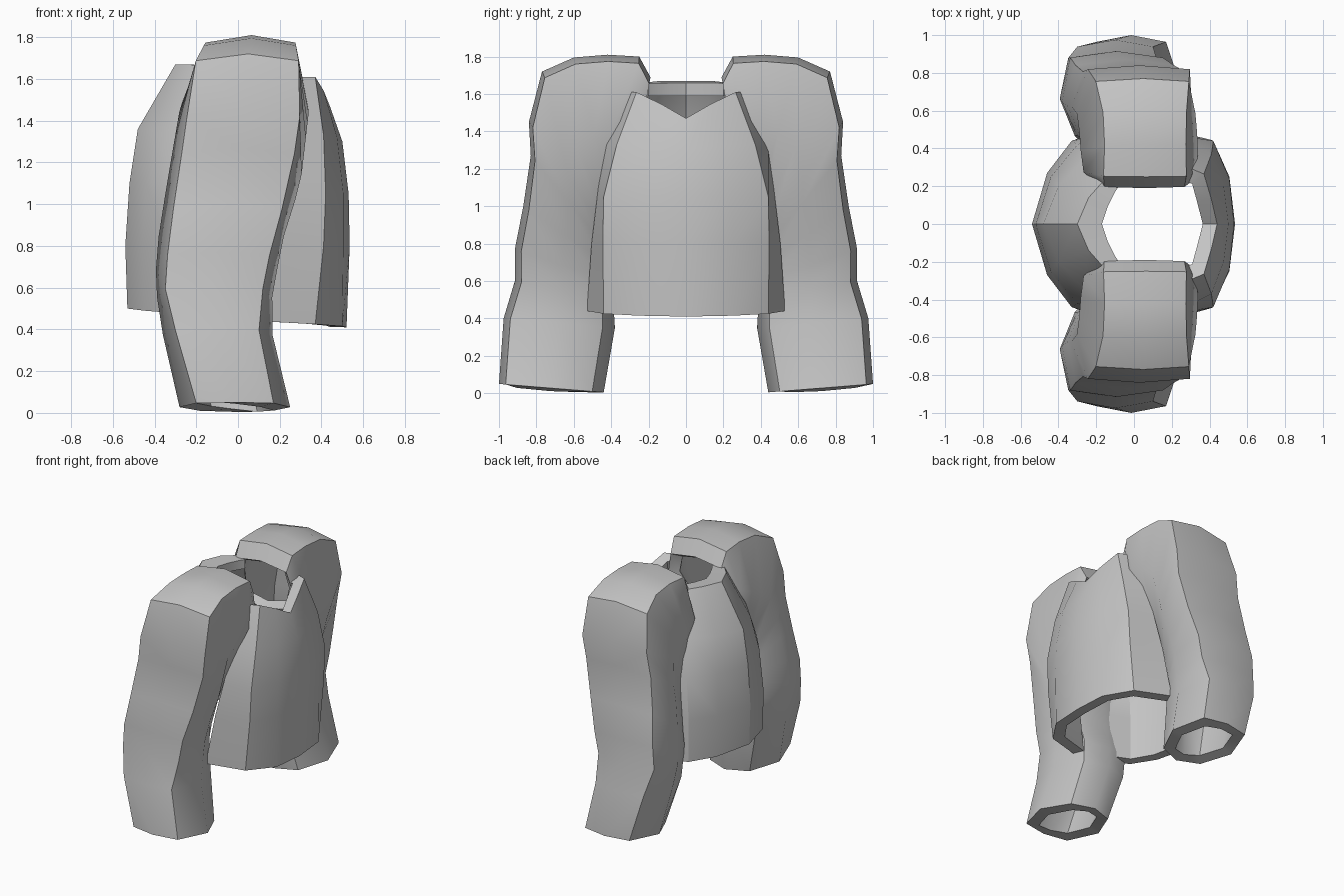
import bpy, bmesh, math
from mathutils import Vector

cube = bpy.data.objects.get("Cube")
if cube:
    bpy.data.objects.remove(cube, do_unlink=True)

grey = bpy.data.materials.new("cloth grey")
grey.use_nodes = True
grey.diffuse_color = (0.55, 0.55, 0.55, 1)
grey.node_tree.nodes["Principled BSDF"].inputs["Base Color"].default_value = (0.55, 0.55, 0.55, 1)


def shell(name, rows, ref, thickness, sharp, closed=False):
    """Skin rows of points, turn the normals away from ref, thicken inwards."""
    bm = bmesh.new()
    grid = [[bm.verts.new(p) for p in row] for row in rows]
    n = len(rows[0])
    for a, b in zip(grid, grid[1:]):
        for i in range(n if closed else n - 1):
            j = (i + 1) % n
            bm.faces.new((a[i], a[j], b[j], b[i]))
    bm.normal_update()
    if sum(f.normal.dot(f.calc_center_median() - Vector(ref)) * f.calc_area() for f in bm.faces) < 0:
        bmesh.ops.reverse_faces(bm, faces=bm.faces[:])
    mesh = bpy.data.meshes.new(name)
    bm.to_mesh(mesh)
    bm.free()
    mesh.materials.append(grey)
    obj = bpy.data.objects.new(name, mesh)
    bpy.context.collection.objects.link(obj)
    solid = obj.modifiers.new("thickness", "SOLIDIFY")
    solid.thickness = thickness
    solid.offset = -1
    solid.use_even_offset = True
    bpy.ops.object.select_all(action="DESELECT")
    obj.select_set(True)
    bpy.context.view_layer.objects.active = obj
    bpy.ops.object.modifier_apply(modifier=solid.name)
    bpy.ops.object.shade_smooth_by_angle(angle=math.radians(sharp))


def mirrored(half):
    """Half row from the centre to the side edge, mirrored across y."""
    return [(x, -y, z) for x, y, z in half[:0:-1]] + half


# Chest panel with a V neck: centre, middle, corner, side edge of each row
chest = [
    [(.52, 0, .41), (.50, .25, .415), (.37, .44, .425), (.10, .53, .44)],
    [(.535, 0, .8), (.505, .25, .8), (.41, .445, .8), (.16, .505, .8)],
    [(.53, 0, 1.05), (.505, .24, 1.05), (.42, .44, 1.05), (.21, .475, 1.05)],
    [(.50, 0, 1.30), (.475, .20, 1.32), (.41, .37, 1.33), (.27, .44, 1.33)],
    [(.44, 0, 1.47), (.41, .13, 1.545), (.37, .265, 1.61), (.31, .29, 1.61)],
]
shell("chest_panel", [mirrored(r) for r in chest], (0, 0, 1), .08, 30)

# Back panel, ending in a flat collar lip
back = [
    [(-.53, 0, .50), (-.45, .28, .49), (-.33, .44, .48), (-.08, .53, .47)],
    [(-.54, 0, .8), (-.46, .27, .8), (-.33, .44, .8), (-.14, .50, .8)],
    [(-.52, 0, 1.1), (-.44, .25, 1.1), (-.30, .42, 1.1), (-.20, .46, 1.1)],
    [(-.48, 0, 1.36), (-.40, .20, 1.36), (-.27, .34, 1.36), (-.20, .39, 1.36)],
    [(-.30, 0, 1.67), (-.24, .14, 1.67), (-.16, .23, 1.66), (-.13, .26, 1.66)],
    [(-.17, 0, 1.66), (-.14, .09, 1.66), (-.10, .17, 1.66), (-.08, .20, 1.66)],
]
shell("back_panel", [mirrored(r) for r in back], (0, 0, 1), .07, 30)

# Sleeve width by height: z, rear edge, front edge, side bulge
WIDTH = [(.05, -.20, .17, .08), (.35, -.30, .11, .06), (.45, -.30, .09, .06),
         (.60, -.35, .12, .05), (.85, -.33, .17, .05), (1.1, -.29, .25, .05),
         (1.45, -.24, .30, .04), (1.7, -.20, .29, .0), (1.8, -.14, .27, .0)]


def width(z):
    z = min(max(z, WIDTH[0][0]), WIDTH[-1][0])
    for a, b in zip(WIDTH, WIDTH[1:]):
        if z <= b[0]:
            t = (z - a[0]) / (b[0] - a[0])
            return [p + (q - p) * t for p, q in zip(a[1:], b[1:])]


# Sleeve rings from collar to cuff: outer (y, z), inner (y, z), narrowing
RINGS = [((.19, 1.69), (.26, 1.30), .05), ((.25, 1.80), (.30, 1.18), 0),
         ((.42, 1.81), (.35, 1.07), 0), ((.60, 1.795), (.38, .99), 0),
         ((.77, 1.72), (.40, .92), 0), ((.84, 1.45), (.41, .84), 0),
         ((.83, 1.27), (.42, .77), 0), ((.87, 1.0), (.42, .69), 0),
         ((.915, .77), (.41, .60), 0), ((.915, .60), (.39, .51), 0),
         ((.975, .40), (.38, .35), 0), ((1.0, .05), (.44, .005), 0)]


def sleeve_ring(outer, inner, narrow, side):
    o, i = Vector(outer), Vector(inner)
    edge = .036 / (o - i).length
    pts = []
    # Eight corners: blend from outer to inner, position across, bulge weight
    for t, across, bulge in ((0, .5, 0), (edge, 1, 0), (.5, 1, 1), (.89, .9, .3),
                             (1, .5, 0), (.89, .1, .3), (.5, 0, 1), (edge, 0, 0)):
        y, z = o.lerp(i, t)
        rear, front, swell = width(z)
        rear += narrow
        front -= narrow * .5
        x = rear + (front - rear) * across + (across - .5) * 2 * bulge * swell
        pts.append((x, y * side, z))
    return pts


for side, name in ((-1, "front_sleeve"), (1, "rear_sleeve")):
    rings = [sleeve_ring(*ring, side) for ring in RINGS]
    shell(name, rings, (0, .6 * side, .9), .075, 42, closed=True)
